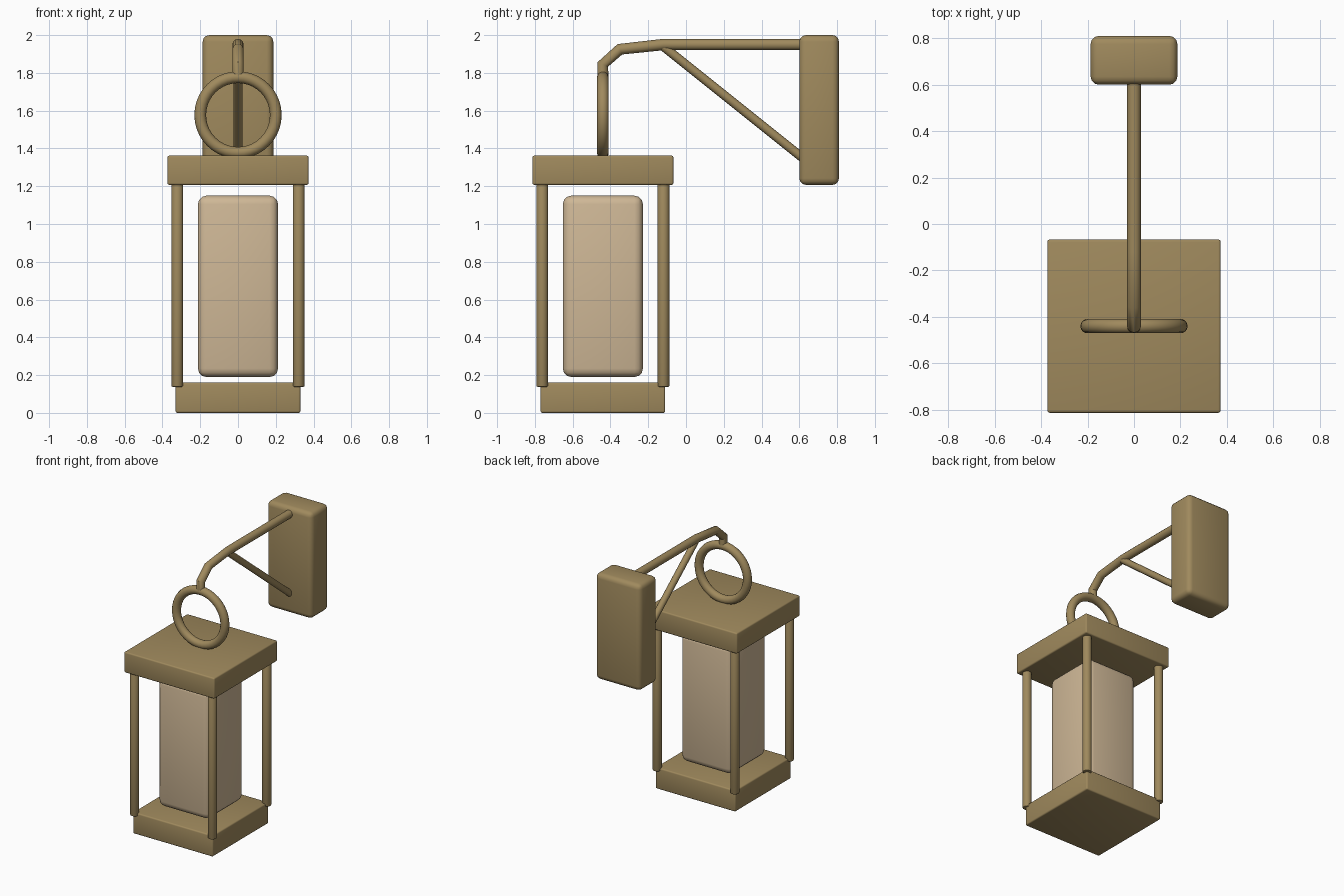
import bpy
import math

if "Cube" in bpy.data.objects:
    bpy.data.objects.remove(bpy.data.objects["Cube"])


def material(name, rgb):
    m = bpy.data.materials.new(name)
    m.diffuse_color = (*rgb, 1)
    m.use_nodes = True
    m.node_tree.nodes["Principled BSDF"].inputs["Base Color"].default_value = m.diffuse_color
    return m


bronze = material("aged brass", (0.35, 0.253, 0.110))
cream = material("warm cream glass", (0.62, 0.475, 0.305))
LY = -0.44  # lantern centre line


def finish(name, mat, bevel=0, segments=3):
    ob = bpy.context.object
    ob.name = name
    ob.data.materials.clear()
    ob.data.materials.append(mat)
    if bevel:
        bpy.ops.object.transform_apply(location=False, rotation=False, scale=True)
        mod = ob.modifiers.new("Rounded edges", 'BEVEL')
        mod.width = bevel
        mod.segments = segments
        mod.limit_method = 'ANGLE'
        bpy.ops.object.modifier_apply(modifier=mod.name)
    bpy.ops.object.shade_smooth_by_angle(angle=math.radians(35))
    return ob


def box(name, x, y, z, mat, bevel):
    """Box from (min, max) ranges."""
    bpy.ops.mesh.primitive_cube_add(
        size=1, location=[(a + b) / 2 for a, b in (x, y, z)])
    bpy.context.object.scale = [b - a for a, b in (x, y, z)]
    return finish(name, mat, bevel)


def rod(name, points, radius, mat):
    """Round rod along (y, z) points in the x = 0 plane."""
    cu = bpy.data.curves.new(name, 'CURVE')
    cu.dimensions = '3D'
    cu.bevel_depth = radius
    cu.bevel_resolution = 4
    cu.use_fill_caps = True
    sp = cu.splines.new('POLY')
    sp.points.add(len(points) - 1)
    for p, (y, z) in zip(sp.points, points):
        p.co = (0, y, z, 1)
    ob = bpy.data.objects.new(name, cu)
    bpy.context.collection.objects.link(ob)
    bpy.ops.object.select_all(action='DESELECT')
    bpy.context.view_layer.objects.active = ob
    ob.select_set(True)
    bpy.ops.object.convert(target='MESH')
    return finish(name, mat)


# Lantern body
box("lantern_base", (-0.33, 0.33), (LY - 0.33, LY + 0.33), (0, 0.16), bronze, 0.01)
box("lantern_roof", (-0.373, 0.373), (LY - 0.373, LY + 0.373), (1.207, 1.362), bronze, 0.01)
box("glass_block", (-0.212, 0.212), (LY - 0.212, LY + 0.212), (0.19, 1.15), cream, 0.045)

# Corner posts
for sx in (-1, 1):
    for sy in (-1, 1):
        bpy.ops.mesh.primitive_cylinder_add(
            vertices=20, radius=0.031, depth=1.09,
            location=(sx * 0.321, LY + sy * 0.321, 0.683))
        finish("corner_post", bronze, 0.006, 2)

# Hanging ring
bpy.ops.mesh.primitive_torus_add(
    major_radius=0.2, minor_radius=0.031, major_segments=40, minor_segments=14,
    location=(0, LY, 1.577), rotation=(math.pi / 2, 0, 0))
finish("hanging_ring", bronze)

# Wall bracket
box("wall_plate", (-0.187, 0.187), (0.6, 0.81), (1.207, 2), bronze, 0.035)
rod("bracket_arm", [(0.65, 1.95), (-0.12, 1.95), (-0.35, 1.925),
                    (LY, 1.845), (LY, 1.775)], 0.03, bronze)
rod("bracket_strut", [(-0.12, 1.94), (0.63, 1.34)], 0.024, bronze)
